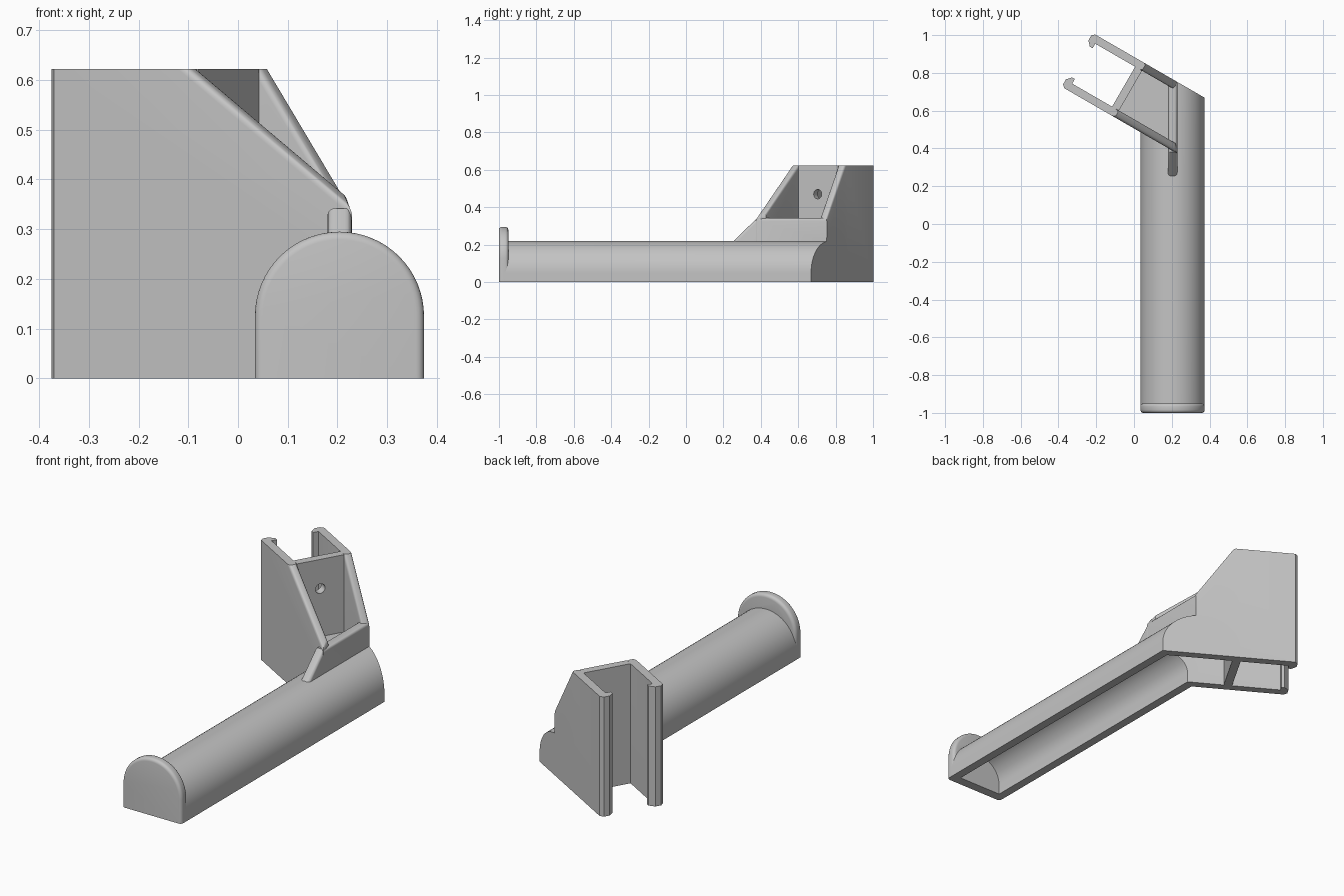
import bpy, bmesh, math
from mathutils import Vector, Matrix

if "Cube" in bpy.data.objects:
    bpy.data.objects.remove(bpy.data.objects["Cube"])

grey = bpy.data.materials.new("plain grey")
grey.use_nodes = True
COLOUR = (0.55, 0.55, 0.55, 1)
grey.diffuse_color = COLOUR
grey.node_tree.nodes["Principled BSDF"].inputs["Base Color"].default_value = COLOUR

# The wall mount is turned: u runs along its side plates, n across them
U = Vector((-math.cos(math.radians(30)), 0.5, 0))
N = Vector((0.5, math.cos(math.radians(30)), 0))
Z = Vector((0, 0, 1))
OUT_L, OUT_R, WALL = 0.438, 0.766, 0.042     # plate outer planes, thickness
IN_L, IN_R = OUT_L + WALL, OUT_R - WALL
WEB, TOP, FIN_TOP = 0.369, 0.622, 0.342
ARM_X, ARM_R, ARM_SPRING = 0.204, 0.17, 0.05


def u_at(x, n):
    return (N.x * n - x) / -U.x


def prism(points, direction):
    """Extrude a closed outline of 3D points."""
    bm = bmesh.new()
    face = bm.faces.new([bm.verts.new(p) for p in points])
    new = bmesh.ops.extrude_face_region(bm, geom=[face])["geom"]
    bmesh.ops.translate(bm, vec=direction, verts=[v for v in new if isinstance(v, bmesh.types.BMVert)])
    bmesh.ops.recalc_face_normals(bm, faces=bm.faces)
    return bm


def plan(points, z0, z1):
    """Upright prism from an outline in mount coordinates."""
    return prism([U * u + N * n + Z * z0 for u, n in points], Z * (z1 - z0))


def arch(radius, spring, y0, y1):
    """Round-topped bar along y, flat underneath."""
    outline = [Vector((ARM_X + radius, y0, 0))]
    for i in range(33):
        a = math.pi * i / 32
        outline.append(Vector((ARM_X + radius * math.cos(a), y0, spring + radius * math.sin(a))))
    outline.append(Vector((ARM_X - radius, y0, 0)))
    return prism(outline, Vector((0, y1 - y0, 0)))


def clip(bm, point, normal):
    """Remove everything on the normal side of a plane and close the cut."""
    geom = bm.verts[:] + bm.edges[:] + bm.faces[:]
    cut = bmesh.ops.bisect_plane(bm, geom=geom, plane_co=point, plane_no=normal, clear_outer=True)
    edges = [e for e in cut["geom_cut"] if isinstance(e, bmesh.types.BMEdge)]
    bmesh.ops.contextual_create(bm, geom=edges)
    bmesh.ops.recalc_face_normals(bm, faces=bm.faces)


def round_edges(bm, width, rule):
    edges = [e for e in bm.edges if rule(e)]
    bmesh.ops.bevel(bm, geom=edges, offset=width, segments=4, profile=0.5, affect='EDGES')


def finish(bm, name):
    mesh = bpy.data.meshes.new(name)
    bm.to_mesh(mesh)
    bm.free()
    mesh.materials.append(grey)
    ob = bpy.data.objects.new(name, mesh)
    bpy.context.collection.objects.link(ob)
    return ob


def subtract(ob, *cutters):
    for cutter in cutters:
        mod = ob.modifiers.new("cut", 'BOOLEAN')
        mod.operation, mod.solver, mod.object = 'DIFFERENCE', 'EXACT', cutter
    graph = bpy.context.evaluated_depsgraph_get()
    mesh = bpy.data.meshes.new_from_object(ob.evaluated_get(graph))
    ob.modifiers.clear()
    ob.data = mesh


def slanted(e):
    d = (e.verts[1].co - e.verts[0].co).normalized()
    return 0.2 < abs(d.z) < 0.98


# Arm, still solid, cut off at an angle along the outer plate
bm = arch(ARM_R, ARM_SPRING, -0.97, 1.1)
clip(bm, N * OUT_R, N)
arm = finish(bm, "arm")

# End cap with rounded rim
bm = arch(ARM_R, 0.125, -1.0, -0.95)
round_edges(bm, 0.016, lambda e: abs(e.verts[0].co.y - e.verts[1].co.y) < 1e-5
            and max(v.co.z for v in e.verts) > 1e-4)
end_cap = finish(bm, "end_cap")

# Fin along the top of the arm
x0, x1 = 0.18, 0.229
outline = [(0.19, 0.15), (0.245, 0.21), (0.38, FIN_TOP), (1.0, FIN_TOP), (1.0, 0.15)]
bm = prism([Vector((x0, y, z)) for y, z in outline], Vector((x1 - x0, 0, 0)))
round_edges(bm, 0.014, lambda e: abs(e.verts[0].co.x - e.verts[1].co.x) < 1e-5
            and min(v.co.z for v in e.verts) > 0.14 and max(v.co.z for v in e.verts) > 0.2
            and max(v.co.y for v in e.verts) - min(v.co.y for v in e.verts) > 0.01)
clip(bm, N * (OUT_R - 0.004), N)
fin = finish(bm, "fin")

# Side plates: hooked lips at the wall end, sloping edge at the arm end
plates = []
for name, outer, s in (("left_plate", OUT_L, 1), ("right_plate", OUT_R, -1)):
    lip = [(0.68, 0), (0.695, 0.015), (0.695, 0.045), (0.672, 0.07), (0.655, 0.07), (0.655, WALL)]
    inner = outer + s * WALL
    start = u_at(0.23, outer)
    points = [(start, outer)] + [(u, outer + s * d) for u, d in lip] + [(u_at(0.22, inner), inner)]
    bm = plan(points, 0, TOP)
    slope_u, slope_z = WEB - start, TOP - FIN_TOP
    clip(bm, U * start + N * outer + Z * FIN_TOP, Z * slope_u - U * slope_z)
    round_edges(bm, 0.014, slanted)
    plates.append(finish(bm, name))

# Cross web with a screw hole, and the floor between web and arm
web = finish(plan([(WEB, IN_L), (WEB + WALL, IN_L), (WEB + WALL, IN_R), (WEB, IN_R)], 0, TOP), "web")
bay = [(WEB, IN_L), (WEB, IN_R), (u_at(ARM_X, IN_R), IN_R), (u_at(ARM_X, IN_L), IN_L)]
CEILING = 0.175
floor = finish(plan(bay, CEILING, 0.22), "floor")

bm = bmesh.new()
turn = Matrix.Translation(U * WEB + N * 0.6 + Z * 0.47) @ U.to_track_quat('Z', 'Y').to_matrix().to_4x4()
bmesh.ops.create_cone(bm, cap_ends=True, segments=24, radius1=0.025, radius2=0.025, depth=0.3, matrix=turn)
hole = finish(bm, "hole_cutter")
subtract(web, hole)

# Trim everything against the solid arm, then hollow the arm
for part in (end_cap, fin, floor, *plates):
    subtract(part, arm)
bm = arch(ARM_R - 0.045, ARM_SPRING, -0.95, 1.1)
bmesh.ops.translate(bm, verts=[v for v in bm.verts if v.co.z < 1e-5], vec=(0, 0, -0.1))
clip(bm, N * IN_R, N)
channel = finish(bm, "channel_cutter")
bay_cutter = finish(plan(bay, -0.1, CEILING - 0.001), "bay_cutter")
subtract(arm, channel, bay_cutter)
subtract(floor, channel)
for cutter in (hole, channel, bay_cutter):
    bpy.data.objects.remove(cutter)

# Smooth the curves, keep the corners sharp
bpy.ops.object.select_all(action='DESELECT')
for ob in (arm, end_cap, fin, web, floor, *plates):
    ob.select_set(True)
bpy.context.view_layer.objects.active = arm
bpy.ops.object.shade_smooth_by_angle(angle=math.radians(30))
